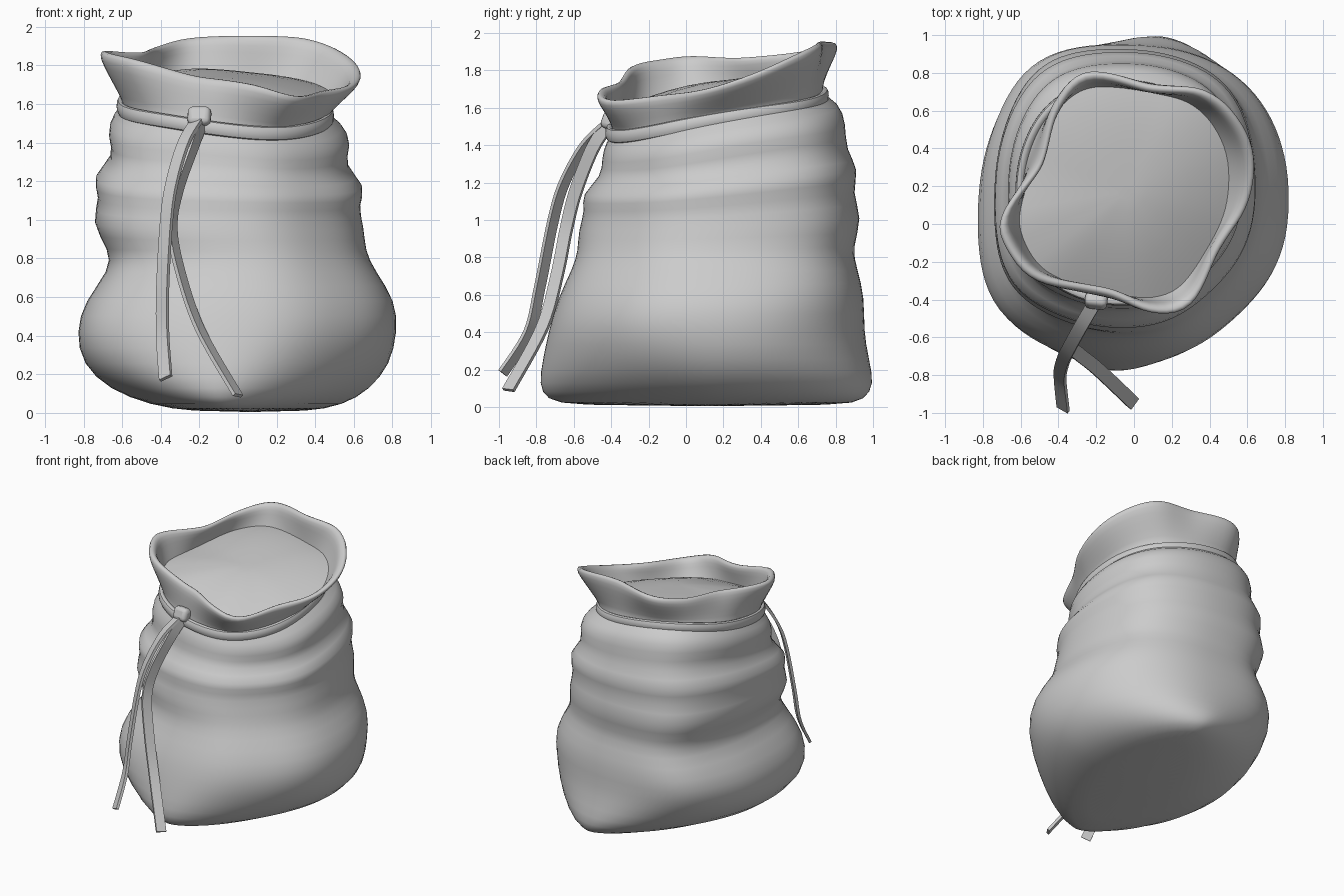
import bpy, bmesh, math
from mathutils import Vector

if "Cube" in bpy.data.objects:
    bpy.data.objects.remove(bpy.data.objects["Cube"])

N = 48
ANG = [2 * math.pi * i / N for i in range(N)]


def make_mesh(name, verts, faces, subdiv=0, angle=60):
    me = bpy.data.meshes.new(name)
    me.from_pydata([tuple(v) for v in verts], [], faces)
    bm = bmesh.new()
    bm.from_mesh(me)
    bmesh.ops.recalc_face_normals(bm, faces=bm.faces)
    bm.to_mesh(me)
    bm.free()
    ob = bpy.data.objects.new(name, me)
    bpy.context.collection.objects.link(ob)
    if subdiv:
        m = ob.modifiers.new("smooth", 'SUBSURF')
        m.levels = m.render_levels = subdiv
    bpy.ops.object.select_all(action='DESELECT')
    ob.select_set(True)
    bpy.context.view_layer.objects.active = ob
    bpy.ops.object.shade_smooth_by_angle(angle=math.radians(angle))
    return ob


def loft(name, rings, closed=False, caps=(False, False), **kw):
    """Skin a list of equal-length closed rings."""
    n, verts, faces = len(rings[0]), [v for r in rings for v in r], []
    count = len(rings)
    for j in range(count if closed else count - 1):
        a, b = j * n, ((j + 1) % count) * n
        for i in range(n):
            k = (i + 1) % n
            faces.append((a + i, a + k, b + k, b + i))
    for cap, base in zip(caps, (0, (count - 1) * n)):
        if cap:
            faces.append(tuple(range(base, base + n)))
    return make_mesh(name, verts, faces, **kw)


def spline(p, i, u, cyclic):
    """Catmull-Rom between p[i] and p[i+1]."""
    n = len(p)
    g = (lambda k: p[k % n]) if cyclic else (lambda k: p[min(max(k, 0), n - 1)])
    a, b, c, d = g(i - 1), g(i), g(i + 1), g(i + 2)
    return 0.5 * (2 * b + (c - a) * u + (2 * a - 5 * b + 4 * c - d) * u * u
                  + (3 * b - a - 3 * c + d) * u ** 3)


def bump(t, deg, width):
    d = (math.degrees(t) - deg + 180) % 360 - 180
    return math.exp(-(d / width) ** 2)


def ramp(z, a, b):
    return min(1, max(0, (z - a) / (b - a)))


def body_ring(z, x0, x1, y0, y1):
    """Rounded cross-section; pinched into two corners low down, tilted high up."""
    low = max(0, 1 - z / 0.4)
    high = ramp(z, 0.8, 1.55)
    n = 2.2 - 0.6 * low
    cx, cy, out = (x0 + x1) / 2, (y0 + y1) / 2, []
    for t in ANG:
        c, s = math.cos(t), math.sin(t)
        fade = 1 - 0.6 * ramp(z, 1.4, 1.57)
        k = 1 + fade * (0.07 * ramp(z, 0.05, 0.3) * bump(t, 215, 22)
                        + ramp(z, 0.2, 0.5) * (0.08 - 0.035 * ramp(z, 0.8, 1.1)) * bump(t, 125, 22)
                        - 0.05 * ramp(z, 0.1, 0.3) * bump(t, -48, 24)
                        + 0.04 * ramp(z, 0.4, 0.9) * bump(t, 43, 22))
        x = k * math.copysign(abs(c) ** (2 / n), c) * (x1 - x0) / 2
        y = k * math.copysign(abs(s) ** (2 / n), s) * (y1 - y0) / 2
        zz = z + high * (0.18 * y - 0.075 * x) + 0.012 * high * math.sin(3 * t + 5 * z)
        out.append(Vector((cx + x + 0.17 * y * low, cy + y, zz)))
    return out


# Sack body: height, left, right, front, back of each fold
profile = [
    (0.004, -0.22, 0.35, -0.62, 0.85), (0.04, -0.45, 0.54, -0.75, 0.96),
    (0.12, -0.66, 0.68, -0.79, 1.01), (0.25, -0.80, 0.79, -0.77, 0.98),
    (0.42, -0.835, 0.83, -0.735, 0.945), (0.58, -0.79, 0.82, -0.69, 0.95),
    (0.74, -0.66, 0.71, -0.61, 0.91), (0.84, -0.66, 0.66, -0.58, 0.88),
    (0.98, -0.765, 0.655, -0.58, 0.945), (1.10, -0.70, 0.62, -0.54, 0.88),
    (1.20, -0.765, 0.675, -0.57, 0.93), (1.30, -0.625, 0.54, -0.45, 0.85),
    (1.42, -0.68, 0.595, -0.455, 0.855), (1.515, -0.645, 0.545, -0.43, 0.82),
    (1.565, -0.585, 0.455, -0.39, 0.72)]
rings = [body_ring(*p) for p in profile]
neck = rings[-1]

# Flared mouth: wavy rim outline, then lip and inner wall
rim_pts = [Vector(p) for p in [
    (0.65, .36, 1.77), (.56, .57, 1.86), (.38, .72, 1.93), (.10, .74, 1.945),
    (-.25, .82, 1.935), (-.43, .63, 1.89), (-.51, .33, 1.86), (-.62, .18, 1.86),
    (-.73, .01, 1.87), (-.68, -.14, 1.85), (-.54, -.30, 1.82), (-.25, -.36, 1.74),
    (-.10, -.39, 1.72), (.10, -.48, 1.69), (.31, -.44, 1.63), (.46, -.13, 1.66),
    (.61, .10, 1.69)]]
centre = Vector((-0.04, 0.17, 0))
dense = [spline(rim_pts, i, u / 12, True) for i in range(len(rim_pts)) for u in range(12)]


def at_angle(t):
    d = Vector((math.cos(t), math.sin(t)))
    return max(dense, key=lambda p: (p - centre).xy.normalized().dot(d)).copy()


rim = [at_angle(t) for t in ANG]


def mix(a, b, f, inset=1.0, dz=0.0):
    out = []
    for p, q in zip(a, b):
        v = p.lerp(q, f)
        out.append(Vector((centre.x + (v.x - centre.x) * inset,
                           centre.y + (v.y - centre.y) * inset, v.z + dz)))
    return out


rings += [mix(neck, rim, .25), mix(neck, rim, .6, 1.01), mix(neck, rim, .9, 1.015),
          mix(neck, rim, 1, .985, .012), mix(neck, rim, 1, .93, .008),
          mix(neck, rim, .88, .92), mix(neck, rim, .6, .95), mix(neck, rim, .25, .965)]
loft("sack", rings, caps=(True, False), subdiv=1, angle=180)

# Domed filling seen through the mouth
fill = []
for f in (1.0, 0.93, 0.8, 0.6, 0.4, 0.2, 0.08):
    ring = []
    for v, e in zip(mix(neck, rim, .38, .965 * f), mix(neck, rim, .38)):
        dx, dy = v.x - centre.x, v.y - centre.y
        dome = 1.74 + 0.10 * dy - 0.05 * dx
        ring.append(Vector((v.x, v.y, dome + (e.z - dome) * f ** 2)))
    fill.append(ring)
loft("filling", fill, caps=(False, True), angle=80)

# Cord band tied round the neck
section = [(0.0, -.04), (.03, -.037), (.036, 0), (.03, .037), (0, .04), (-.03, 0)]
band = []
for o, h in section:
    ring = []
    for v in neck:
        d = Vector((v.x - centre.x, v.y - centre.y, 0)).normalized()
        ring.append(v + d * (o + .01) + Vector((0, 0, h)))
    band.append(ring)
loft("cord_band", band, closed=True, subdiv=1)

# Knot
bpy.ops.mesh.primitive_cube_add(size=1, location=(-0.2, -0.405, 1.535),
                                rotation=(math.radians(-20), 0, math.radians(-8)))
knot = bpy.context.object
knot.name = "knot"
knot.scale = (0.12, 0.08, 0.10)
bpy.ops.object.transform_apply(location=False, rotation=False, scale=True)
bev = knot.modifiers.new("round", 'BEVEL')
bev.width, bev.segments = 0.028, 3
bpy.ops.object.shade_smooth_by_angle(angle=math.radians(60))


# Two hanging ribbon ends
def ribbon(name, pts, wide):
    pts = [Vector(p) for p in pts]
    path = [spline(pts, i, u / 6, False) for i in range(len(pts) - 1) for u in range(6)]
    path.append(pts[-1])
    out = []
    for i, p in enumerate(path):
        tan = (path[min(i + 1, len(path) - 1)] - path[max(i - 1, 0)]).normalized()
        side = Vector(wide)
        side = (side - tan * side.dot(tan)).normalized()
        nor = tan.cross(side)
        out.append([p + side * 0.036 * a + nor * 0.01 * b
                    for a, b in ((-1, -1), (1, -1), (1, 1), (-1, 1))])
    loft(name, out, caps=(True, True), angle=40)


ribbon("cord_end_left", [(-.21, -.42, 1.52), (-.28, -.54, 1.40), (-.34, -.65, 1.2),
                         (-.37, -.71, 1.0), (-.39, -.78, .65), (-.39, -.84, .4),
                         (-.375, -.98, .18)], (.75, -.65, 0))
ribbon("cord_end_right", [(-.18, -.41, 1.52), (-.23, -.50, 1.38), (-.31, -.59, 1.15),
                          (-.34, -.64, .95), (-.29, -.69, .7), (-.19, -.77, .42),
                          (0.0, -.95, .09)], (.5, .85, 0))
